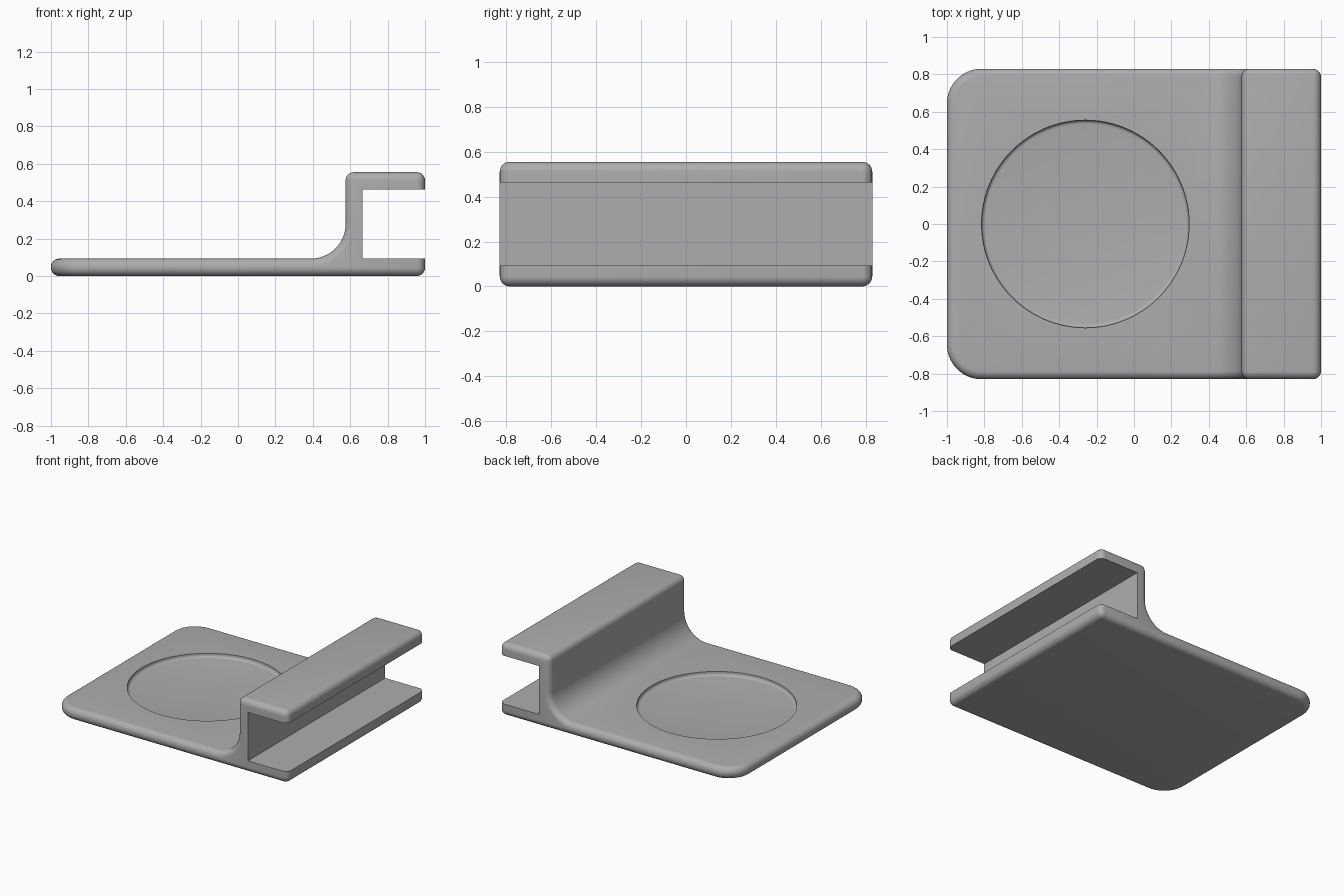
import bpy, bmesh
from math import sin, cos, pi, radians
from mathutils import Matrix

cube = bpy.data.objects.get("Cube")
if cube:
    bpy.data.objects.remove(cube, do_unlink=True)

HALF_Y, PLATE, TOP, WALL, R = 0.83, 0.093, 0.555, 0.575, 0.185

grey = bpy.data.materials.new("plain grey")
grey.use_nodes = True
colour = (0.42, 0.42, 0.42, 1)
grey.diffuse_color = colour
grey.node_tree.nodes["Principled BSDF"].inputs["Base Color"].default_value = colour


def make_object(name, bm):
    bmesh.ops.recalc_face_normals(bm, faces=bm.faces)
    mesh = bpy.data.meshes.new(name)
    bm.to_mesh(mesh)
    bm.free()
    mesh.materials.append(grey)
    obj = bpy.data.objects.new(name, mesh)
    bpy.context.collection.objects.link(obj)
    return obj


def bevel(bm, edges, offset, segments):
    bmesh.ops.bevel(bm, geom=edges, offset=offset, segments=segments,
                    profile=0.5, affect='EDGES', clamp_overlap=False)


# Side profile: thin plate sweeping up through a fillet into a raised block
arc = [(WALL - R + R * sin(a), PLATE + R - R * cos(a))
       for a in (i * pi / 32 for i in range(17))]
profile = [(-1, 0), (-1, PLATE)] + arc + [(WALL, TOP), (1, TOP), (1, 0)]

bm = bmesh.new()
face = bm.faces.new([bm.verts.new((x, -HALF_Y, z)) for x, z in profile])
extruded = bmesh.ops.extrude_face_region(bm, geom=[face])["geom"]
bmesh.ops.translate(bm, vec=(0, 2 * HALF_Y, 0),
                    verts=[v for v in extruded if isinstance(v, bmesh.types.BMVert)])
bmesh.ops.recalc_face_normals(bm, faces=bm.faces)

# Wide corners at the plate end, then softened outer edges
corners = [e for e in bm.edges if all(v.co.x < -0.99 for v in e.verts)
           and abs(e.verts[0].co.z - e.verts[1].co.z) > 0.05]
bevel(bm, corners, R, 14)
bm.normal_update()
bevel(bm, [e for e in bm.edges if e.calc_face_angle(0) > radians(40)], 0.044, 6)
body = make_object("stand_body", bm)

# Open slot along the raised end
bm = bmesh.new()
bmesh.ops.create_cube(bm, size=1, matrix=Matrix.Translation((1.165, 0, 0.278))
                      @ Matrix.Diagonal((1, 3, 0.37, 1)))
slot = make_object("slot_cutter", bm)

# Shallow round recess with a softened floor edge
bm = bmesh.new()
bmesh.ops.create_cone(bm, cap_ends=True, segments=96, radius1=0.555, radius2=0.555,
                      depth=0.1, matrix=Matrix.Translation((-0.26, 0, PLATE + 0.02)))
bevel(bm, [e for e in bm.edges if all(v.co.z < PLATE for v in e.verts)], 0.02, 5)
recess = make_object("recess_cutter", bm)

for cutter in (slot, recess):
    cutter.hide_render = True
    cutter.hide_viewport = True
    cutter.display_type = 'WIRE'
    mod = body.modifiers.new(cutter.name, 'BOOLEAN')
    mod.operation = 'DIFFERENCE'
    mod.solver = 'EXACT'
    mod.object = cutter

# Bake the cuts, remove the cutters and smooth the rounded faces
bpy.context.view_layer.objects.active = body
body.select_set(True)
for name in ("slot_cutter", "recess_cutter"):
    bpy.ops.object.modifier_apply(modifier=name)
for cutter in (slot, recess):
    bpy.data.objects.remove(cutter, do_unlink=True)
bpy.ops.object.shade_smooth_by_angle(angle=radians(35))
